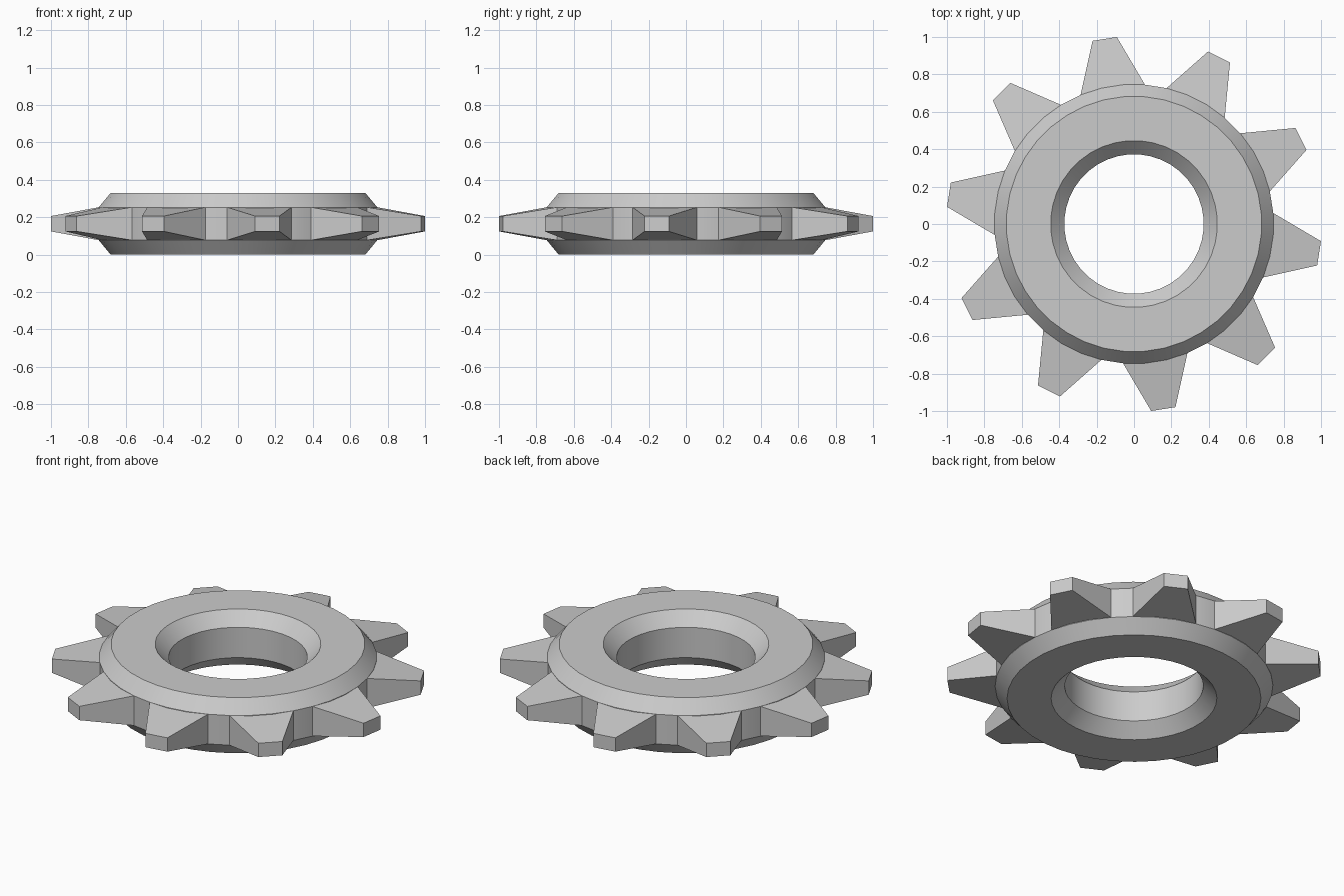
import bpy, bmesh
from math import cos, sin, radians

if "Cube" in bpy.data.objects:
    bpy.data.objects.remove(bpy.data.objects["Cube"])

SEGMENTS, TEETH = 40, 10


def make_object(name, bm):
    bmesh.ops.recalc_face_normals(bm, faces=bm.faces)
    mesh = bpy.data.meshes.new(name)
    bm.to_mesh(mesh)
    bm.free()
    obj = bpy.data.objects.new(name, mesh)
    bpy.context.collection.objects.link(obj)
    return obj


def polar(r, degrees, z):
    a = radians(degrees)
    return (r * cos(a), r * sin(a), z)


# Hub ring: chamfered profile (radius, z) revolved in 9 degree steps
profile = [(0.683, 0), (0.747, 0.077), (0.747, 0.253), (0.683, 0.33),
           (0.446, 0.33), (0.373, 0.255), (0.373, 0.075), (0.446, 0)]
bm = bmesh.new()
step = 360 / SEGMENTS
loops = [[bm.verts.new(polar(r, (i + 0.5) * step, z)) for r, z in profile]
         for i in range(SEGMENTS)]
for i, a in enumerate(loops):
    b = loops[(i + 1) % SEGMENTS]
    for j in range(len(profile)):
        k = (j + 1) % len(profile)
        bm.faces.new((a[j], b[j], b[k], a[k]))
ring = make_object("hub_ring", bm)
bpy.context.view_layer.objects.active = ring
ring.select_set(True)
bpy.ops.object.shade_smooth_by_angle(angle=radians(30))

# Teeth: tapered blocks, each spanning three ring segments at the root
bm = bmesh.new()
for t in range(TEETH):
    mid = -9 + t * 360 / TEETH
    root, tip = [
        [bm.verts.new(polar(r, mid + s * half, z))
         for s, z in ((-1, lo), (1, lo), (1, hi), (-1, hi))]
        for r, half, lo, hi in ((0.747, 13.5, 0.077, 0.253),
                                (1.004, 3.75, 0.124, 0.206))]
    bm.faces.new(root[::-1])
    bm.faces.new(tip)
    for j in range(4):
        k = (j + 1) % 4
        bm.faces.new((root[j], root[k], tip[k], tip[j]))
make_object("sprocket_teeth", bm)
